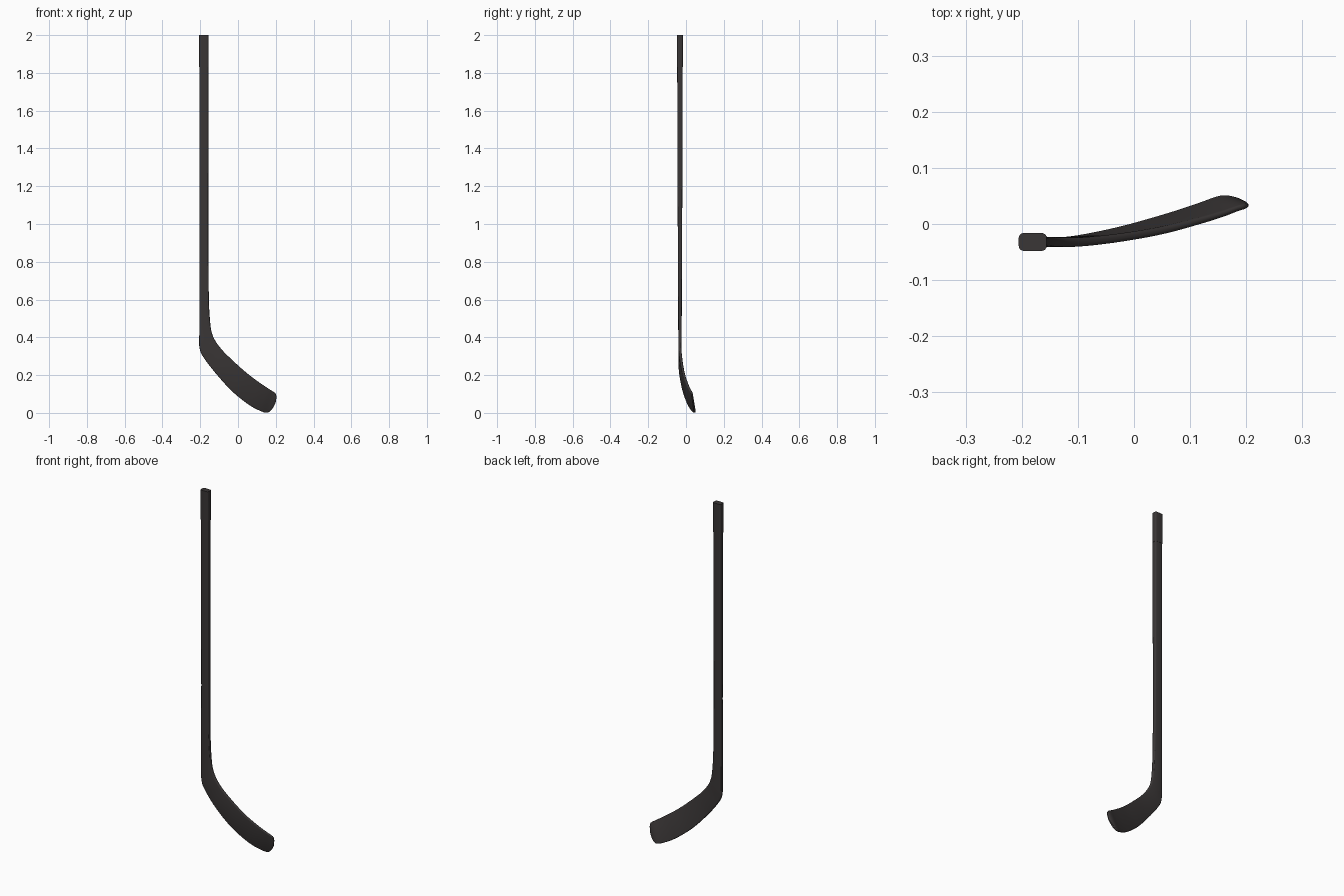
import bpy, bmesh, math
from mathutils import Vector

if "Cube" in bpy.data.objects:
    bpy.data.objects.remove(bpy.data.objects["Cube"])


def material(name, rgb):
    m = bpy.data.materials.new(name)
    m.diffuse_color = (*rgb, 1)
    m.use_nodes = True
    m.node_tree.nodes["Principled BSDF"].inputs["Base Color"].default_value = m.diffuse_color
    return m


CHARCOAL = material("charcoal", (0.042, 0.037, 0.037))


def ring(lo, up, thick, corner, seg=4):
    """Rounded rectangle spanning lo -> up, with its thickness across y."""
    lo, up = Vector(lo), Vector(up)
    mid, axis = (lo + up) / 2, up - lo
    half = axis.length / 2
    axis.normalize()
    side = Vector((0, 1, 0))
    side = (side - axis * side.dot(axis)).normalized()
    r = min(thick * corner, half * 0.98)
    pts = []
    for q, (sa, sb) in enumerate(((1, 1), (-1, 1), (-1, -1), (1, -1))):
        for i in range(seg + 1):
            a = math.radians(90 * (q + i / seg))
            pts.append(mid + axis * (sa * (half - r) + r * math.cos(a))
                       + side * (sb * (thick / 2 - r) + r * math.sin(a)))
    return pts


def catmull(a, b, c, d, t):
    return [0.5 * (2 * q + (r - p) * t + (2 * p - 5 * q + 4 * r - s) * t * t
                   + (3 * q - p - 3 * r + s) * t ** 3) for p, q, r, s in zip(a, b, c, d)]


def loft(name, stations, steps, mat):
    rows = []
    n = len(stations)
    for i in range(n - 1):
        s = [stations[max(0, min(n - 1, i + k))] for k in (-1, 0, 1, 2)]
        rows += [catmull(*s, k / steps) for k in range(steps)]
    rows.append(stations[-1])
    bm = bmesh.new()
    loops = [[bm.verts.new(p) for p in ring(r[:3], r[3:6], r[6], r[7])] for r in rows]
    for a, b in zip(loops, loops[1:]):
        for i in range(len(a)):
            j = (i + 1) % len(a)
            bm.faces.new((a[i], a[j], b[j], b[i]))
    bm.faces.new(loops[0])
    bm.faces.new(loops[-1][::-1])
    bmesh.ops.recalc_face_normals(bm, faces=bm.faces)
    me = bpy.data.meshes.new(name)
    bm.to_mesh(me)
    bm.free()
    ob = bpy.data.objects.new(name, me)
    bpy.context.collection.objects.link(ob)
    me.materials.append(mat)
    bpy.ops.object.select_all(action='DESELECT')
    ob.select_set(True)
    bpy.context.view_layer.objects.active = ob
    bpy.ops.object.shade_smooth_by_angle(angle=math.radians(40))
    return ob


# Stations: lower/heel edge xyz, upper/inner edge xyz, thickness, corner ratio
Y = -0.032
loft("shaft_and_blade", [
    (-0.204, Y, 1.84, -0.157, Y, 1.84, 0.029, 0.28),
    (-0.204, Y, 1.40, -0.157, Y, 1.40, 0.027, 0.28),
    (-0.204, Y, 0.95, -0.157, Y, 0.95, 0.023, 0.28),
    (-0.205, Y, 0.60, -0.155, Y, 0.65, 0.020, 0.30),
    (-0.205, Y, 0.43, -0.149, Y, 0.50, 0.018, 0.32),
    (-0.204, Y, 0.345, -0.134, -0.032, 0.41, 0.017, 0.35),
    (-0.183, -0.032, 0.295, -0.090, -0.032, 0.340, 0.016, 0.38),
    (-0.120, -0.030, 0.212, -0.020, -0.024, 0.270, 0.015, 0.40),
    (-0.035, -0.013, 0.118, 0.055, -0.011, 0.204, 0.014, 0.42),
    (0.050, 0.011, 0.048, 0.120, 0.006, 0.156, 0.013, 0.44),
    (0.110, 0.031, 0.014, 0.160, 0.018, 0.129, 0.012, 0.46),
    (0.153, 0.046, 0.001, 0.185, 0.027, 0.113, 0.011, 0.47),
    (0.180, 0.044, 0.020, 0.199, 0.031, 0.102, 0.009, 0.48),
    (0.199, 0.038, 0.052, 0.204, 0.033, 0.084, 0.004, 0.48),
], 6, CHARCOAL)

# Slightly thicker grip at the butt end
loft("grip", [
    (-0.2055, Y, 1.83, -0.1555, Y, 1.83, 0.031, 0.28),
    (-0.2055, Y, 2.0, -0.1555, Y, 2.0, 0.032, 0.28),
], 1, CHARCOAL)
